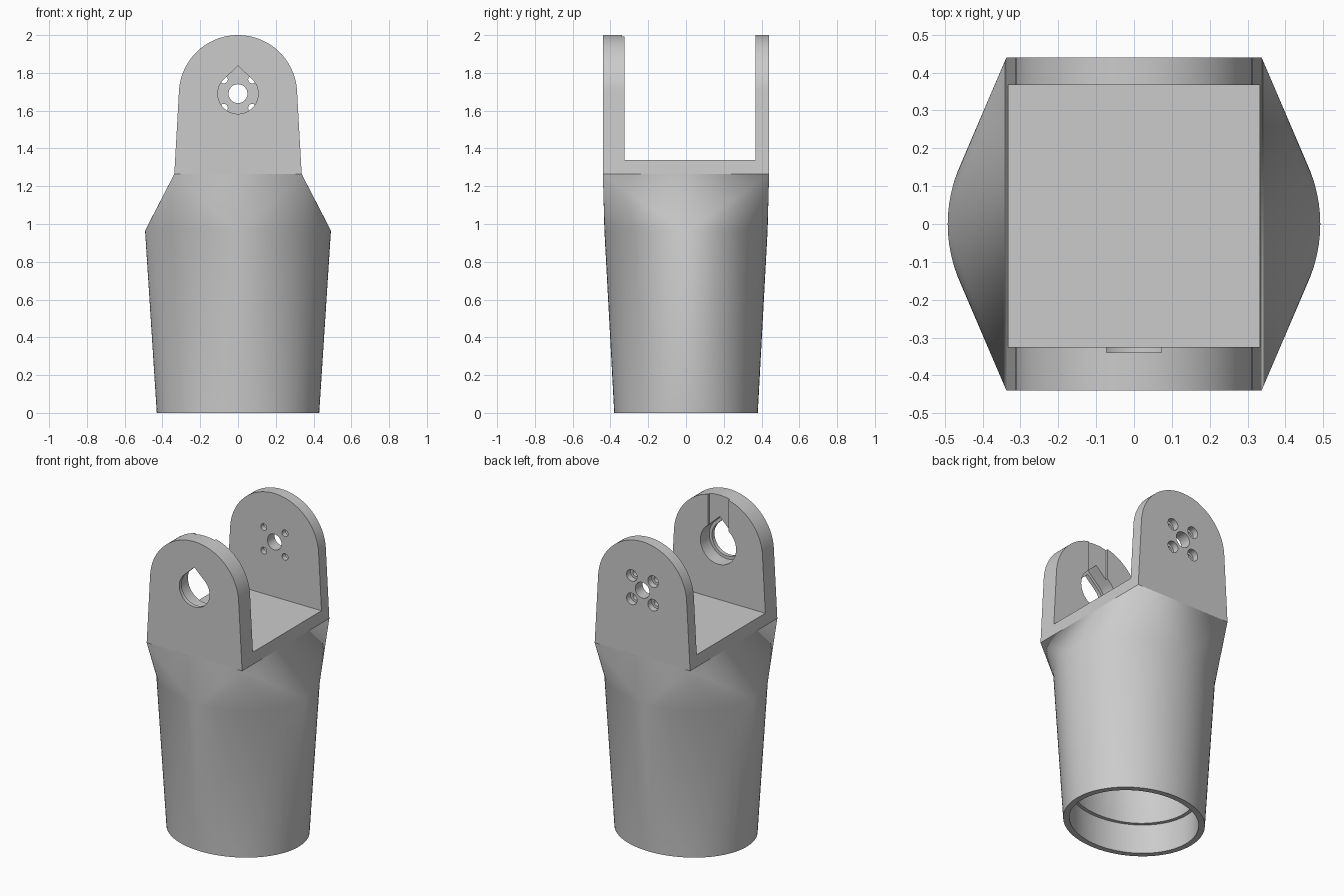
import bpy, bmesh
from math import cos, sin, pi, radians

cube = bpy.data.objects.get("Cube")
if cube:
    bpy.data.objects.remove(cube, do_unlink=True)

grey = bpy.data.materials.new("light_grey")
grey.use_nodes = True
grey.diffuse_color = (0.6, 0.6, 0.6, 1)
grey.node_tree.nodes["Principled BSDF"].inputs["Base Color"].default_value = (0.6, 0.6, 0.6, 1)


def hull(name, points):
    """Convex solid around a set of points."""
    bm = bmesh.new()
    for p in points:
        bm.verts.new(p)
    bmesh.ops.convex_hull(bm, input=bm.verts[:], use_existing_faces=False)
    bmesh.ops.delete(bm, geom=[v for v in bm.verts if not v.link_faces], context='VERTS')
    bmesh.ops.dissolve_limit(bm, angle_limit=radians(0.1), verts=bm.verts[:], edges=bm.edges[:])
    bmesh.ops.recalc_face_normals(bm, faces=bm.faces[:])
    mesh = bpy.data.meshes.new(name)
    bm.to_mesh(mesh)
    bm.free()
    mesh.materials.append(grey)
    obj = bpy.data.objects.new(name, mesh)
    bpy.context.collection.objects.link(obj)
    return obj


def ellipse(a, b, z, n=96):
    return [(a * cos(2 * pi * i / n), b * sin(2 * pi * i / n), z) for i in range(n)]


def rect(a, b, z):
    return [(sx * a, sy * b, z) for sx in (-1, 1) for sy in (-1, 1)]


def circle(r, x=0, z=0, n=64):
    return [(x + r * cos(2 * pi * i / n), z + r * sin(2 * pi * i / n)) for i in range(n)]


def prism(name, outline, y0, y1):
    """Extrude a convex x-z outline along y."""
    return hull(name, [(x, y, z) for x, z in outline for y in (y0, y1)])


def combine(obj, other, operation='DIFFERENCE'):
    """Boolean another solid into obj and discard it."""
    other.hide_render = True
    mod = obj.modifiers.new("boolean", 'BOOLEAN')
    mod.operation = operation
    mod.solver = 'EXACT'
    mod.object = other
    bpy.context.view_layer.objects.active = obj
    bpy.ops.object.modifier_apply(modifier=mod.name)
    bpy.data.objects.remove(other, do_unlink=True)


# Main dimensions
W, D = 0.337, 0.44                      # half width and depth of the yoke
WAIST, SHOULDER, FLOOR = 0.965, 1.265, 1.34
AXIS, R = 1.69, 0.313                   # pivot height and arm radius
FRONT_IN, BACK_IN = -0.325, 0.367       # inner faces of the arms

# Tapered elliptical body, then a shoulder blending ellipse into rectangle
waist = ellipse(0.492, 0.432, WAIST)
body = hull("body", ellipse(0.43, 0.38, 0) + waist)
combine(body, hull("shoulder", waist + rect(W, D, SHOULDER)), 'UNION')

# Hollow inside with a stepped socket at the bottom
combine(body, hull("cavity", ellipse(0.368, 0.318, 0.1) + ellipse(0.425, 0.37, 0.93)
                   + rect(0.27, 0.36, SHOULDER - 0.01)))
combine(body, hull("socket", ellipse(0.393, 0.343, -0.05) + ellipse(0.397, 0.347, 0.19)))

# Yoke: one rounded block with the gap between the two arms cut out
outline = circle(R, 0, 2 - R, 128) + [(-W, SHOULDER), (W, SHOULDER)]
yoke = prism("yoke", outline, -D, D)
gap = [(x, z) for x in (-0.5, 0.5) for z in (FLOOR, 2.2)]
combine(yoke, prism("gap", gap, FRONT_IN, BACK_IN))


def teardrop(r):
    return circle(r, 0, AXIS) + [(0, AXIS + r * 1.37)]


# Front arm: teardrop bore, deep wider recess and a shallow slot to the top
combine(yoke, prism("bore", teardrop(0.107), -0.5, -0.3))
combine(yoke, prism("recess", teardrop(0.126), -0.415, -0.3))
slot = [(x, z) for x in (-0.0725, 0.0725) for z in (AXIS, 2.1)]
combine(yoke, prism("slot", slot, -0.34, -0.3))

# Back arm: axle hole and four screw holes counterbored from outside
combine(yoke, prism("axle_hole", circle(0.05, 0, AXIS), 0.3, 0.5))
for sx in (-1, 1):
    for sz in (-1, 1):
        x, z = sx * 0.075, AXIS + sz * 0.075
        combine(yoke, prism("screw_hole", circle(0.021, x, z, 32), 0.3, 0.5))
        combine(yoke, prism("screw_head", circle(0.037, x, z, 32), 0.4, 0.5))

# Smooth curved walls, keep crisp edges
for obj in (body, yoke):
    bpy.ops.object.select_all(action='DESELECT')
    obj.select_set(True)
    bpy.context.view_layer.objects.active = obj
    bpy.ops.object.shade_smooth_by_angle(angle=radians(30))
